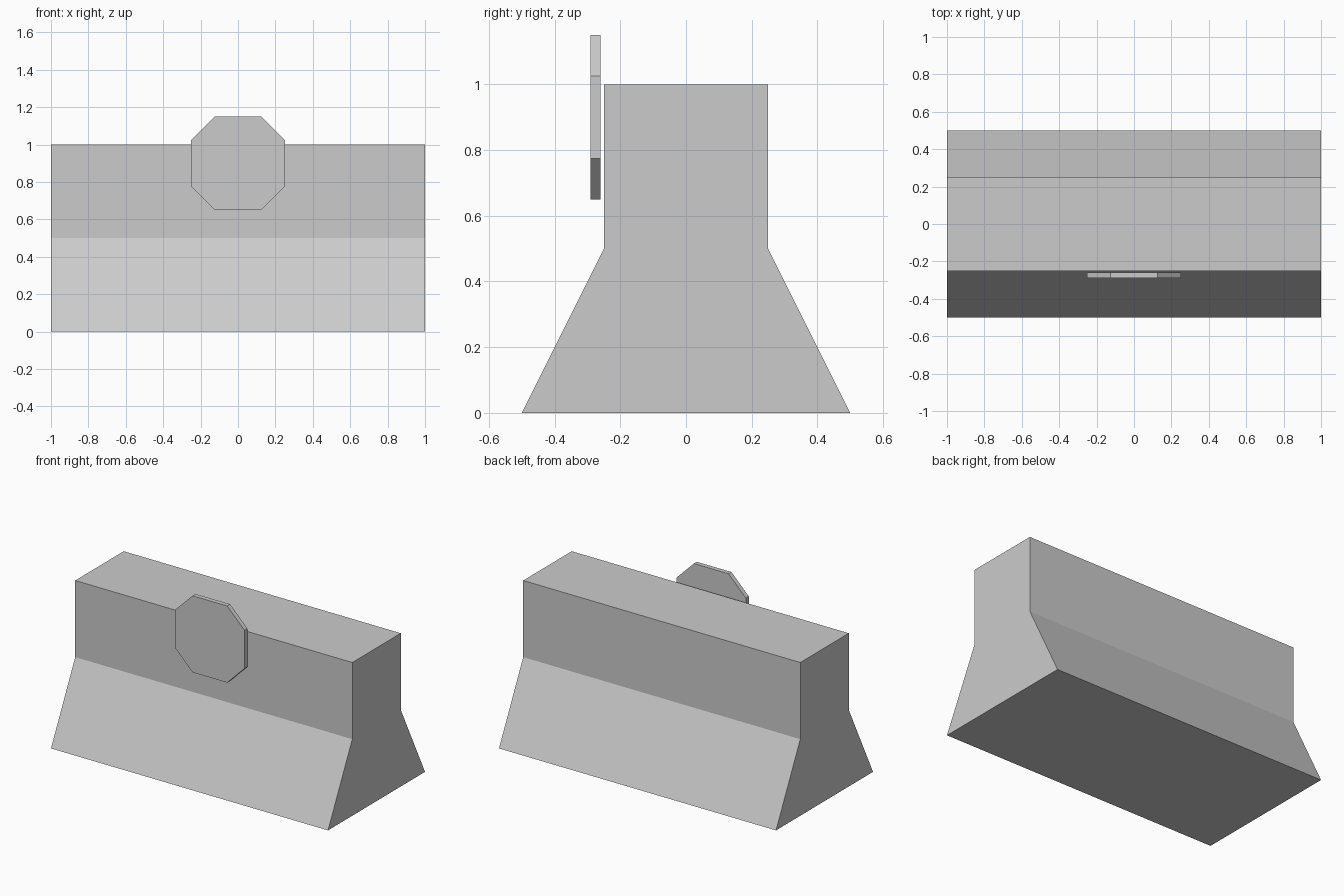
import bpy
import bmesh

default_cube = bpy.data.objects.get("Cube")
if default_cube:
    bpy.data.objects.remove(default_cube, do_unlink=True)

# Single concrete grey
grey = bpy.data.materials.new("concrete_grey")
grey.use_nodes = True
colour = (0.6, 0.6, 0.6, 1)
grey.diffuse_color = colour
grey.node_tree.nodes["Principled BSDF"].inputs["Base Color"].default_value = colour


def mirrored(half):
    """Complete a half outline by reflecting it across the z axis."""
    return half + [(-u, z) for u, z in reversed(half)]


def extruded(name, outline, to_3d, offset):
    """Build a flat-faced prism from an outline swept along offset."""
    bm = bmesh.new()
    face = bm.faces.new([bm.verts.new(to_3d(u, z)) for u, z in outline])
    swept = bmesh.ops.extrude_face_region(bm, geom=[face], use_keep_orig=True)
    verts = [g for g in swept["geom"] if isinstance(g, bmesh.types.BMVert)]
    bmesh.ops.translate(bm, verts=verts, vec=offset)
    bmesh.ops.recalc_face_normals(bm, faces=bm.faces)
    mesh = bpy.data.meshes.new(name)
    bm.to_mesh(mesh)
    bm.free()
    mesh.materials.append(grey)
    obj = bpy.data.objects.new(name, mesh)
    bpy.context.collection.objects.link(obj)
    return obj


# Barrier body: flared base with an upright top, swept along x
body = mirrored([(0.5, 0), (0.25, 0.5), (0.25, 1)])
extruded("barrier_body", body, lambda y, z: (-1, y, z), (2, 0, 0))

# Octagonal sign plate floating just ahead of the front face
sign = mirrored([(0.125, 0.65), (0.25, 0.775), (0.25, 1.025), (0.125, 1.15)])
extruded("sign_plate", sign, lambda x, z: (x, -0.29, z), (0, 0.03, 0))
